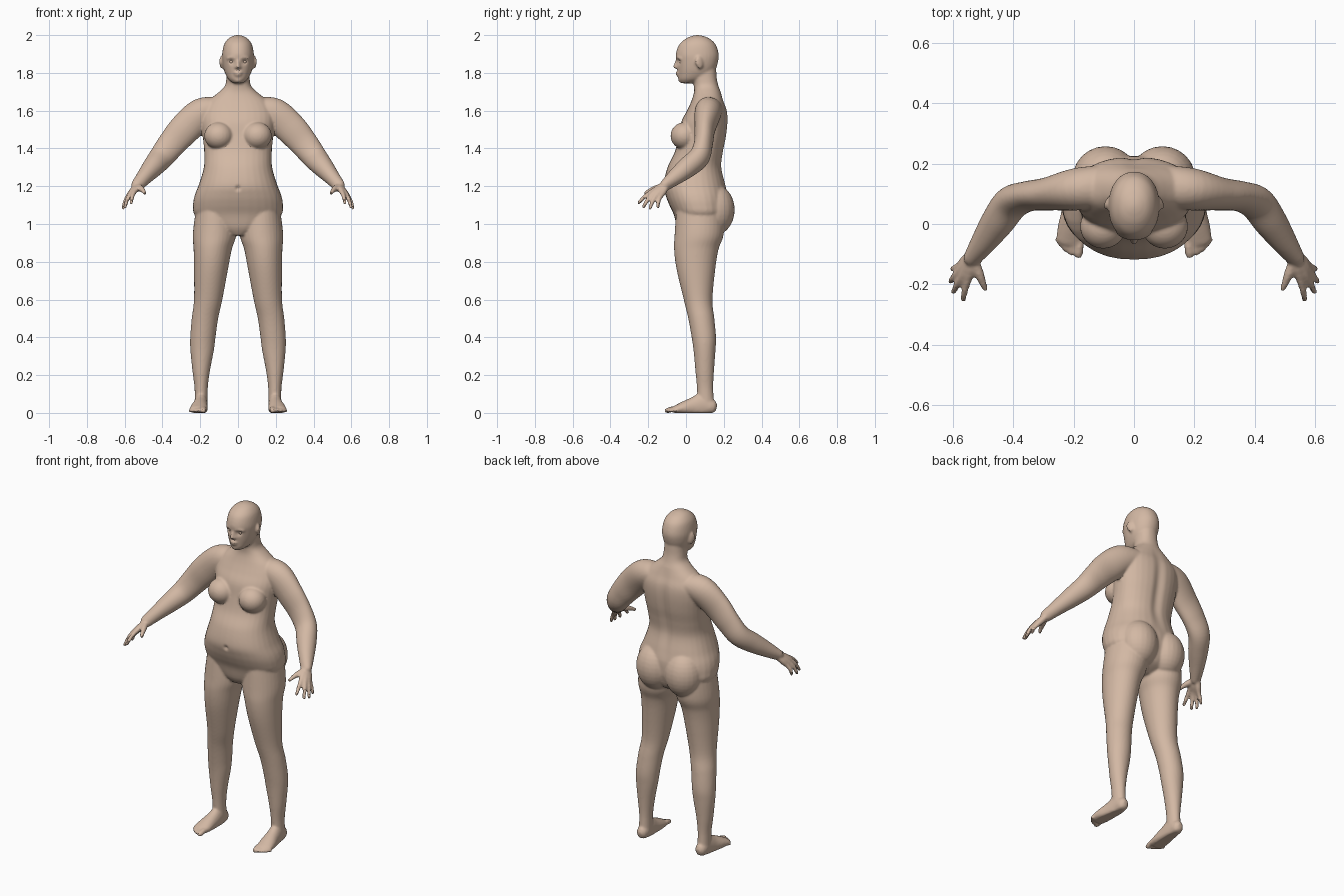
import bpy, bmesh
from math import cos, sin, pi, exp, copysign
from mathutils import Vector, Matrix, Euler

X, Y, Z = Vector((1, 0, 0)), Vector((0, 1, 0)), Vector((0, 0, 1))
bm = bmesh.new()


def spline(rows, n=6):
    """Catmull-Rom interpolation through rows of numbers."""
    out = []
    for i in range(len(rows) - 1):
        a, b, c, d = (rows[max(i - 1, 0)], rows[i], rows[i + 1], rows[min(i + 2, len(rows) - 1)])
        for k in range(n):
            t = k / n
            out.append([0.5 * (2 * q + (r - p) * t + (2 * p - 5 * q + 4 * r - s) * t * t
                               + (3 * q - p - 3 * r + s) * t ** 3) for p, q, r, s in zip(a, b, c, d)])
    return out + [list(rows[-1])]


def tube(rows, ref=X, side=1, axis=None, power=2.0, cap=True, seg=32):
    """Closed loft through rows (x, y, z, radius along ref, other radius)."""
    pts = spline(rows)
    rings = []
    for i, (x, y, z, ru, rv) in enumerate(pts):
        p = Vector((x, y, z))
        a, b = pts[max(i - 1, 0)], pts[min(i + 1, len(pts) - 1)]
        t = axis or (Vector(b[:3]) - Vector(a[:3])).normalized()
        ring = [(p, t, max(ru, .002), max(rv, .002))]
        r = min(ru, rv)
        if cap and i == 0:
            ring = [(p - t * r * .9, t, ru * .42, rv * .42), (p - t * r * .5, t, ru * .86, rv * .86)] + ring
        if cap and i == len(pts) - 1:
            ring += [(p + t * r * .5, t, ru * .86, rv * .86), (p + t * r * .9, t, ru * .42, rv * .42)]
        rings += ring
    loops = []
    for p, t, ru, rv in rings:
        u = (ref - t * ref.dot(t)).normalized()
        v = t.cross(u)
        loop = []
        for k in range(seg):
            c, s = cos(2 * pi * k / seg), sin(2 * pi * k / seg)
            q = (p + u * ru * copysign(abs(c) ** (2 / power), c) + v * rv * copysign(abs(s) ** (2 / power), s))
            loop.append(bm.verts.new((q.x * side, q.y, max(q.z, 0))))
        loops.append(loop)
    for a, b in zip(loops, loops[1:]):
        for k in range(seg):
            bm.faces.new((a[k], a[k - 1], b[k - 1], b[k]))
    bm.faces.new(loops[0])
    bm.faces.new(loops[-1][::-1])


def column(rows, **kw):
    """Upright loft from rows (z, centre x, half width, front y, back y)."""
    tube([(x, (f + b) / 2, z, w, (b - f) / 2) for z, x, w, f, b in rows], axis=Z, cap=False, **kw)


def blob(c, r, rot=(0, 0, 0), side=1):
    m = (Matrix.Diagonal((side, 1, 1, 1)) @ Matrix.Translation(c) @ Euler(rot).to_matrix().to_4x4()
         @ Matrix.Diagonal((*r, 1)))
    bmesh.ops.create_uvsphere(bm, u_segments=24, v_segments=16, radius=1, matrix=m)


# torso and neck
column([(.94, 0, .05, -.02, .12), (.98, 0, .16, -.045, .19), (1.05, 0, .23, -.065, .22),
        (1.10, 0, .238, -.088, .225), (1.15, 0, .230, -.107, .223), (1.21, 0, .207, -.118, .21),
        (1.30, 0, .181, -.098, .19), (1.38, 0, .179, -.06, .198), (1.46, 0, .186, -.04, .214),
        (1.54, 0, .195, -.025, .222), (1.60, 0, .19, .005, .218), (1.65, 0, .16, .028, .2),
        (1.695, 0, .105, .042, .185), (1.73, 0, .07, .042, .172), (1.77, 0, .062, .035, .163),
        (1.82, 0, .06, .02, .16)], power=2.25)
# head
column([(1.745, 0, .025, -.027, .04), (1.765, 0, .05, -.04, .1), (1.79, 0, .065, -.043, .135),
        (1.82, 0, .076, -.046, .157), (1.86, 0, .083, -.05, .17), (1.90, 0, .084, -.054, .173),
        (1.95, 0, .074, -.036, .157), (1.98, 0, .053, -.003, .127), (1.994, 0, .03, .028, .095),
        (2.0, 0, .008, .052, .07)], power=2.1)
# nose, lips and chin
tube([(0, -.045, 1.872, .007, .008), (0, -.052, 1.85, .009, .01), (0, -.057, 1.833, .011, .011)])
blob((0, -.045, 1.801), (.022, .011, .006))
blob((0, -.043, 1.790), (.019, .011, .007))
blob((0, -.027, 1.762), (.022, .014, .013))

leg = [(1.10, .12, .10, -.05, .2), (.95, .124, .115, -.06, .2), (.865, .134, .101, -.063, .172),
       (.76, .143, .09, -.05, .155), (.6, .158, .075, -.012, .14), (.5, .175, .07, .012, .15),
       (.4, .186, .067, .03, .159), (.33, .19, .062, .04, .156), (.22, .195, .046, .05, .148),
       (.13, .195, .035, .058, .144), (.04, .195, .034, .06, .15)]
foot = [(.195, .133, .033, .033, .04), (.196, .09, .04, .036, .065), (.2, .04, .032, .04, .052),
        (.206, -.01, .025, .046, .037), (.211, -.055, .018, .047, .022)]
toes = [((.178, -.05), (.184, -.1), .015), ((.199, -.05), (.209, -.095), .011),
        ((.214, -.05), (.227, -.083), .0105), ((.228, -.045), (.241, -.069), .010),
        ((.238, -.03), (.252, -.053), .010)]
arm = [(.10, .125, 1.61, .07, .06), (.19, .115, 1.585, .07, .083), (.28, .1, 1.505, .055, .084),
       (.35, .092, 1.425, .05, .075), (.405, .07, 1.355, .055, .066), (.45, .01, 1.302, .055, .056),
       (.495, -.055, 1.25, .044, .043), (.535, -.113, 1.203, .028, .033)]
fingers = [((.549, -.182, 1.170), (.565, -.25, 1.113)), ((.570, -.176, 1.160), (.598, -.225, 1.09)),
           ((.580, -.158, 1.150), (.608, -.19, 1.083)), ((.577, -.137, 1.143), (.602, -.148, 1.092))]

for s in (1, -1):
    # brow, ear, breast and buttock
    tube([(.012, -.047, 1.876, .006, .006), (.034, -.043, 1.881, .007, .007),
          (.056, -.028, 1.876, .006, .006)], ref=Z, side=s)
    blob((.088, .07, 1.855), (.009, .021, .034), (.2, 0, .35), s)
    blob((.010, -.048, 1.831), (.008, .011, .008), side=s)
    blob((.102, -.008, 1.467), (.077, .074, .072), side=s)
    blob((.094, .15, 1.075), (.11, .108, .135), side=s)
    # leg, foot and toes
    column(leg, side=s)
    tube(foot, side=s)
    for a, b, r in toes:
        tube([(*a, .018, r, r), ((a[0] + b[0]) / 2, (a[1] + b[1]) / 2, .019, r * .95, r),
              (*b, .011, r, r)], side=s, seg=16)
    # arm, hand and fingers
    tube(arm, ref=Y, side=s)
    for i, (a, b) in enumerate(fingers):
        a, b = Vector(a), Vector(b)
        wrist = Vector((.530 + .004 * i, -.119 + .004 * i, 1.203 - .003 * i))
        tube([(*wrist, .018, .018), (*wrist.lerp(a, .5), .018, .018), (*a, .0135, .0135),
              (*(a.lerp(b, .5) + Vector((.003, -.003, .003))), .0115, .0115), (*b, .0095, .0095)],
             side=s, seg=16)
    tube([(.532, -.12, 1.2, .018, .018), (.515, -.16, 1.188, .017, .017),
          (.503, -.19, 1.177, .013, .013), (.493, -.214, 1.164, .010, .010)], side=s, seg=16)

# fuse everything into one skin
bmesh.ops.recalc_face_normals(bm, faces=bm.faces)
raw = bpy.data.meshes.new("body_parts")
bm.to_mesh(raw)
bm.free()
body = bpy.data.objects.new("body", raw)
bpy.context.collection.objects.link(body)
fuse = body.modifiers.new("fuse", 'REMESH')
fuse.mode, fuse.voxel_size = 'VOXEL', .0065
soft = body.modifiers.new("soften", 'SMOOTH')
soft.factor, soft.iterations = .5, 5
body.data = bpy.data.meshes.new_from_object(body.evaluated_get(bpy.context.evaluated_depsgraph_get()))
body.data.name = "body"
body.modifiers.clear()

# eye sockets, navel and spine groove pressed into the skin
dents = [((.034, -.04, 1.86), .014, .011), ((-.034, -.04, 1.86), .014, .011), ((0, -.11, 1.19), .012, .014)]
low = min(v.co.z for v in body.data.vertices)
for v in body.data.vertices:
    for c, size, depth in dents:
        d = (v.co - Vector(c)).length
        if d < size * 4:
            v.co.y += depth * exp(-(d / size) ** 2)
    if v.co.y > .13 and 1.15 < v.co.z < 1.7:
        v.co.y -= .012 * exp(-(v.co.x / .028) ** 2) * sin(pi * (v.co.z - 1.15) / .55)
    v.co.z -= low * max(0, 1 - v.co.z)

skin = bpy.data.materials.new("skin")
skin.diffuse_color = (.65, .48, .37, 1)
body.data.materials.append(skin)
parts = [body]

# eyes
for name, s in (("left_eye", 1), ("right_eye", -1)):
    bpy.ops.mesh.primitive_uv_sphere_add(segments=20, ring_count=12, radius=.0125, location=(s * .034, -.0225, 1.86))
    eye = bpy.context.object
    eye.name = name
    eye.data.materials.append(skin)
    parts.append(eye)

for ob in bpy.context.view_layer.objects:
    ob.select_set(ob in parts)
bpy.context.view_layer.objects.active = body
bpy.ops.object.shade_smooth_by_angle()
